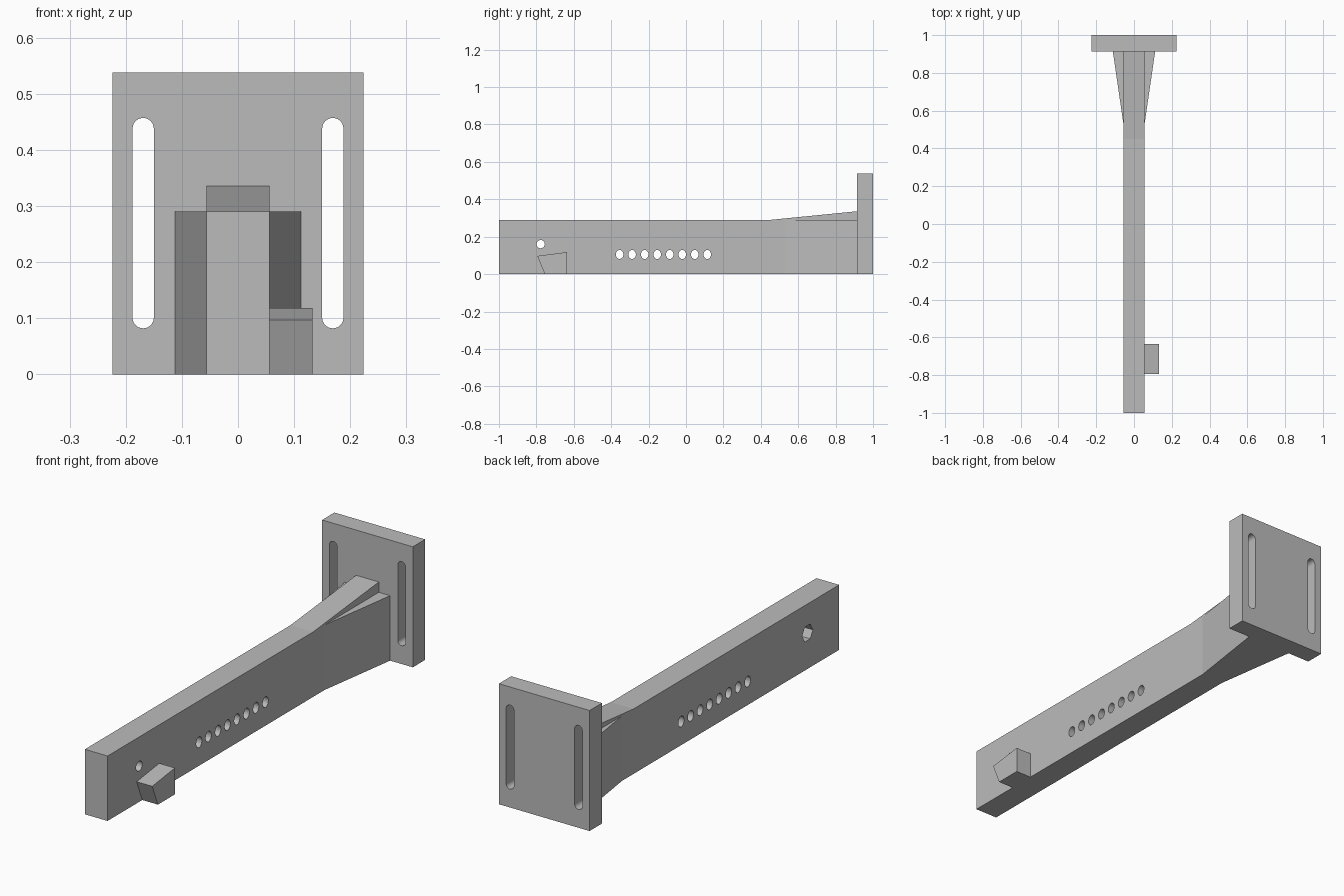
import bpy, bmesh, math
from mathutils import Vector

cube = bpy.data.objects.get("Cube")
if cube:
    bpy.data.objects.remove(cube, do_unlink=True)

grey = bpy.data.materials.new("plain grey")
grey.use_nodes = True
colour = (0.5, 0.5, 0.5, 1)
grey.diffuse_color = colour
grey.node_tree.nodes["Principled BSDF"].inputs["Base Color"].default_value = colour


def prism(name, profile, axis, start, end):
    """Extrude a 2D profile along an axis: x takes (y, z), y takes (x, z), z takes (x, y)."""
    index = "xyz".index(axis)
    bm = bmesh.new()
    verts = []
    for a, b in profile:
        co = [a, b]
        co.insert(index, start)
        verts.append(bm.verts.new(co))
    face = bm.faces.new(verts)
    moved = bmesh.ops.extrude_face_region(bm, geom=[face])["geom"]
    offset = Vector((0, 0, 0))
    offset[index] = end - start
    bmesh.ops.translate(bm, vec=offset, verts=[g for g in moved if isinstance(g, bmesh.types.BMVert)])
    bmesh.ops.recalc_face_normals(bm, faces=bm.faces)
    mesh = bpy.data.meshes.new(name)
    bm.to_mesh(mesh)
    bm.free()
    mesh.materials.append(grey)
    obj = bpy.data.objects.new(name, mesh)
    bpy.context.collection.objects.link(obj)
    return obj


def rect(a0, a1, b0, b1):
    return [(a0, b0), (a1, b0), (a1, b1), (a0, b1)]


def oval(a, b, ra, rb, sides):
    return [(a + ra * math.cos(t), b + rb * math.sin(t))
            for t in (math.tau * i / sides for i in range(sides))]


def slot(a, low, high, r, steps=12):
    """Upright slot with rounded ends."""
    arc = [math.pi * i / steps for i in range(steps + 1)]
    return ([(a + r * math.cos(t), high - r + r * math.sin(t)) for t in arc]
            + [(a - r * math.cos(t), low + r - r * math.sin(t)) for t in arc])


def cut(target, cutter):
    mod = target.modifiers.new(cutter.name, 'BOOLEAN')
    mod.operation = 'DIFFERENCE'
    mod.solver = 'EXACT'
    mod.object = cutter
    cutter.hide_render = True
    bpy.context.view_layer.objects.active = target
    bpy.ops.object.modifier_apply(modifier=mod.name)
    bpy.data.objects.remove(cutter, do_unlink=True)


HALF, TOP, PLATE = 0.056, 0.29, 0.913

# Long arm with the sloped rib along its top
arm = prism("arm", [(-1, 0), (PLATE, 0), (PLATE, 0.336), (0.45, TOP), (-1, TOP)], 'x', -HALF, HALF)

# Row of adjustment holes
for i in range(8):
    cut(arm, prism("hole_cutter", oval(-0.355 + i * 0.067, 0.105, 0.02, 0.024, 24), 'x', -0.2, 0.2))

# Bolt hole with a hexagonal nut pocket on the right face
cut(arm, prism("bolt_cutter", oval(-0.777, 0.16, 0.022, 0.022, 24), 'x', -0.2, 0.2))
cut(arm, prism("nut_cutter", oval(-0.777, 0.16, 0.038, 0.038, 6), 'x', -0.2, -0.015))

# Mounting plate with two slots
plate = prism("mounting_plate", rect(-0.224, 0.224, 0, 0.538), 'y', PLATE, 1)
for side in (-1, 1):
    cut(plate, prism("slot_cutter", slot(side * 0.169, 0.082, 0.457, 0.019), 'y', 0.8, 1.1))

# Side gussets flaring into the plate
for side, name in ((-1, "right_gusset"), (1, "left_gusset")):
    prism(name, [(side * HALF, 0.53), (side * 0.112, PLATE), (side * HALF, PLATE)], 'z', 0, TOP)

# Stop block on the left side of the arm
prism("stop_block", [(-0.755, 0), (-0.635, 0), (-0.635, 0.118), (-0.795, 0.097)], 'x', HALF, 0.133)
